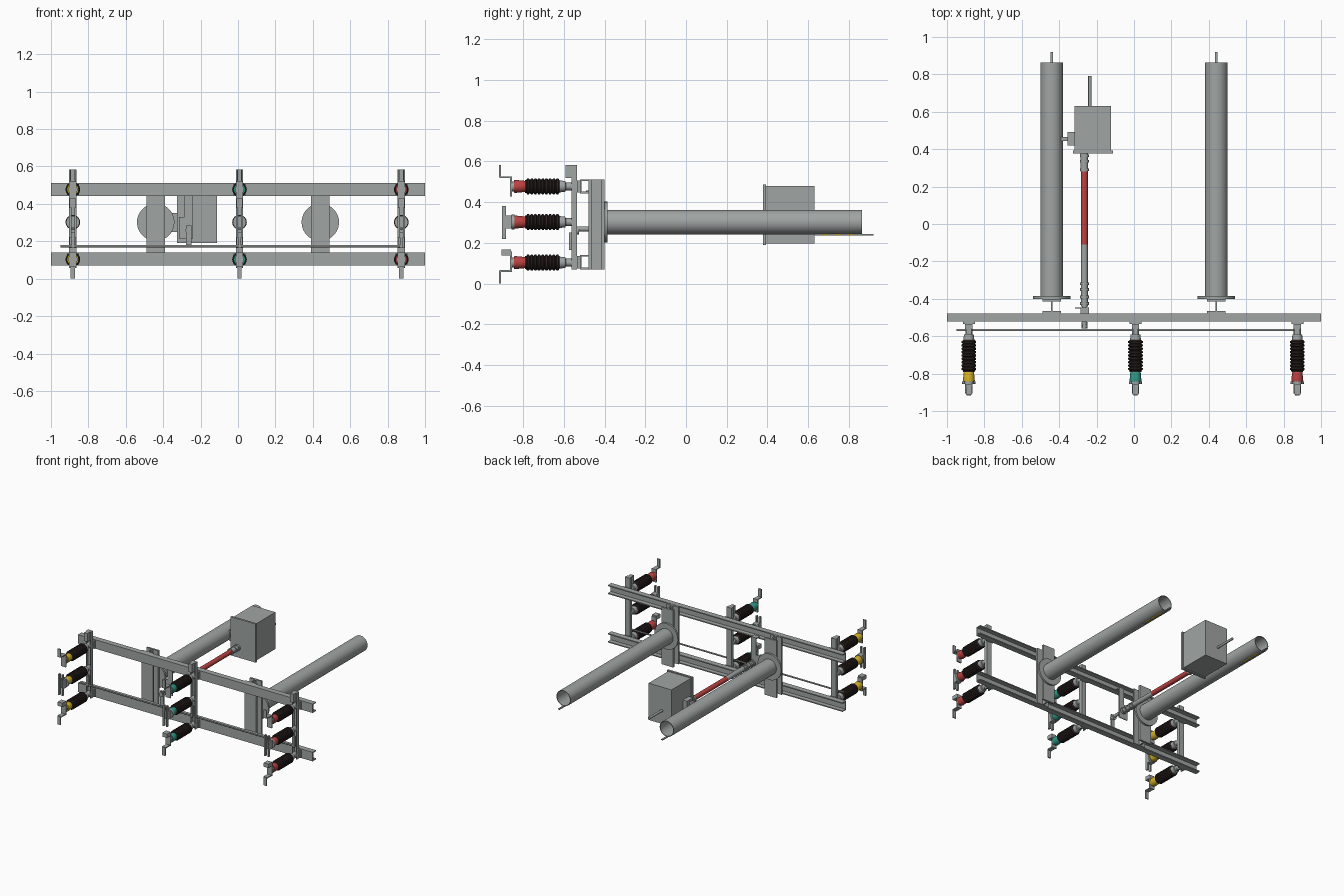
import bpy, bmesh, math
from mathutils import Matrix

if "Cube" in bpy.data.objects:
    bpy.data.objects.remove(bpy.data.objects["Cube"])


def mat(name, c):
    m = bpy.data.materials.new(name)
    m.diffuse_color = (*c, 1)
    m.use_nodes = True
    m.node_tree.nodes["Principled BSDF"].inputs["Base Color"].default_value = m.diffuse_color
    return m


GREY = mat("galvanised grey", (0.35, 0.375, 0.37))
BLACK = mat("insulator dark brown", (0.025, 0.016, 0.015))
RED = mat("phase red", (0.50, 0.055, 0.055))
GREEN = mat("phase green", (0.03, 0.33, 0.25))
YELLOW = mat("phase yellow", (0.68, 0.46, 0.02))


def finish(bm, name, m, smooth=False):
    bmesh.ops.recalc_face_normals(bm, faces=bm.faces)
    me = bpy.data.meshes.new(name)
    bm.to_mesh(me)
    bm.free()
    me.materials.append(m)
    ob = bpy.data.objects.new(name, me)
    bpy.context.collection.objects.link(ob)
    if smooth:
        bpy.context.view_layer.objects.active = ob
        ob.select_set(True)
        bpy.ops.object.shade_smooth_by_angle(angle=math.radians(35))
        ob.select_set(False)
    return ob


def boxes(name, m, *spans):
    """One object from boxes given as (x0, x1, y0, y1, z0, z1)."""
    bm = bmesh.new()
    for x0, x1, y0, y1, z0, z1 in spans:
        M = Matrix.Translation(((x0 + x1) / 2, (y0 + y1) / 2, (z0 + z1) / 2))
        M = M @ Matrix.Diagonal((x1 - x0, y1 - y0, z1 - z0, 1))
        bmesh.ops.create_cube(bm, size=1, matrix=M)
    return finish(bm, name, m)


def lathe(name, m, x, z, prof, n=24, closed=False, axis='Y', y=0):
    """Revolve (position, radius) points about an axis; closed joins last ring to first."""
    bm = bmesh.new()
    rings = []
    for p, r in prof:
        ring = []
        for i in range(n):
            a = 2 * math.pi * i / n
            u, v = r * math.cos(a), r * math.sin(a)
            ring.append(bm.verts.new((x + u, p, z + v) if axis == 'Y' else (p, y + u, z + v)))
        rings.append(ring)
    pairs = list(zip(rings, rings[1:])) + ([(rings[-1], rings[0])] if closed else [])
    for a, b in pairs:
        for i in range(n):
            j = (i + 1) % n
            bm.faces.new((a[i], a[j], b[j], b[i]))
    if not closed:
        bm.faces.new(rings[0])
        bm.faces.new(rings[-1])
    return finish(bm, name, m, True)


def extrude_x(name, m, prof, x0, x1):
    """Extrude a (y, z) outline along x."""
    bm = bmesh.new()
    f = bm.faces.new([bm.verts.new((x0, py, pz)) for py, pz in prof])
    g = bmesh.ops.extrude_face_region(bm, geom=[f])
    vs = [v for v in g["geom"] if isinstance(v, bmesh.types.BMVert)]
    bmesh.ops.translate(bm, verts=vs, vec=(x1 - x0, 0, 0))
    return finish(bm, name, m)


# Horizontal channel beams, open to the rear
T = 0.008
for name, z0, z1 in (("lower_beam", 0.07, 0.14), ("upper_beam", 0.443, 0.512)):
    extrude_x(name, GREY, [(-0.52, z0), (-0.478, z0), (-0.478, z0 + T), (-0.52 + T, z0 + T),
                           (-0.52 + T, z1 - T), (-0.478, z1 - T), (-0.478, z1), (-0.52, z1)], -1, 1)

# H-section posts with flanged support tubes
for s, side in ((-1, "left"), (1, "right")):
    x = 0.44 * s
    boxes(side + "_h_post", GREY,
          (x - 0.05, x + 0.05, -0.478, -0.464, 0.07, 0.51),
          (x - 0.005, x + 0.005, -0.464, -0.414, 0.07, 0.51),
          (x - 0.05, x + 0.05, -0.414, -0.40, 0.07, 0.51))
    lathe(side + "_tube_flange", GREY, x, 0.302, [(-0.40, 0.1), (-0.386, 0.1)], 40)
    lathe(side + "_support_tube", GREY, x, 0.302,
          [(-0.39, 0.06), (0.863, 0.06), (0.863, 0.055), (-0.39, 0.055)], 40, True)
    # earthing strap with painted bands
    boxes(side + "_earth_strap", GREY, (x - 0.007, x + 0.007, 0.63, 0.92, 0.236, 0.243))
    boxes(side + "_strap_bands", YELLOW,
          *[(x - 0.0075, x + 0.0075, p, p + 0.03, 0.235, 0.2435) for p in (0.67, 0.73, 0.79)])

# Three switch poles
ROWS = (0.103, 0.302, 0.477)
for x, m, tag in ((-0.883, YELLOW, "yellow"), (0.008, GREEN, "green"), (0.873, RED, "red")):
    # channel post and its mounting pads on the beams
    boxes(tag + "_pole_post", GREY,
          (x - 0.02, x + 0.02, -0.542, -0.534, 0.07, 0.583),
          (x - 0.02, x - 0.014, -0.562, -0.534, 0.07, 0.583),
          (x + 0.014, x + 0.02, -0.562, -0.534, 0.07, 0.583),
          (x - 0.014, x + 0.014, -0.592, -0.542, 0.518, 0.583))
    boxes(tag + "_pole_pads", GREY,
          *[(x - 0.032, x + 0.032, -0.535, -0.518, z - 0.03, z + 0.03) for z in (0.105, 0.477)])
    for k, z in enumerate(ROWS):
        lathe(f"{tag}_insulator_base_{k}", GREY, x, z,
              [(-0.54, 0.019), (-0.59, 0.019), (-0.592, 0.026), (-0.617, 0.029), (-0.622, 0.029)], 20)
        prof = [(-0.62, 0.031)]
        for i in range(9):  # sheds
            p = -0.623 - i * 0.018
            prof += [(p, 0.033), (p - 0.004, 0.039), (p - 0.012, 0.039), (p - 0.016, 0.033)]
        prof.append((-0.79, 0.031))
        lathe(f"{tag}_insulator_{k}", BLACK, x, z, prof, 24)
        lathe(f"{tag}_cap_{k}", m, x, z, [(-0.789, 0.026), (-0.797, 0.028), (-0.838, 0.032), (-0.843, 0.031)], 24)
        r = 0.036 if k == 1 else 0.025
        lathe(f"{tag}_cap_end_{k}", GREY, x, z, [(-0.842, r), (-0.856, r)], 24)
    # upper and lower terminals, mirrored about the middle of the pole
    for s, part in ((1, "upper"), (-1, "lower")):
        spans = [(x - 0.012, x + 0.012, -0.917, -0.908, 0.228, 0.291),
                 (x - 0.016, x + 0.016, -0.912, -0.855, 0.226, 0.234),
                 (x - 0.02, x + 0.02, -0.864, -0.855, 0.135, 0.234)]
        if s < 0:  # hinge block
            spans.append((x - 0.02, x + 0.02, -0.905, -0.86, 0.125, 0.155))
        boxes(f"{tag}_{part}_terminal", GREY,
              *[(a, b, c, d, *sorted((0.292 + s * e, 0.292 + s * f))) for a, b, c, d, e, f in spans])
    boxes(tag + "_switch_blade", GREY,
          (x - 0.02, x - 0.008, -0.902, -0.884, 0.22, 0.38),
          (x + 0.008, x + 0.02, -0.902, -0.884, 0.22, 0.38),
          (x - 0.02, x + 0.02, -0.888, -0.855, 0.27, 0.335))
    # crank hanging down to the coupling rod
    boxes(tag + "_crank", GREY, (x - 0.008, x + 0.008, -0.575, -0.56, 0.165, 0.25))

# Coupling rod across the poles
lathe("coupling_rod", GREY, 0, 0.174, [(-0.95, 0.006), (0.87, 0.006)], 12, axis='X', y=-0.567)

# Drive box with door and rear shaft
boxes("drive_box", GREY, (-0.318, -0.122, 0.39, 0.63, 0.197, 0.48))
boxes("drive_box_door", GREY, (-0.327, -0.113, 0.377, 0.393, 0.19, 0.487))
lathe("drive_box_rear_shaft", GREY, -0.236, 0.30, [(0.62, 0.009), (0.79, 0.009)], 16)
boxes("drive_box_bracket", GREY, (-0.355, -0.318, 0.42, 0.492, 0.25, 0.35),
      (-0.39, -0.355, 0.445, 0.465, 0.26, 0.34))

# Drive shaft, red in its middle part, with clamped couplings
SX, SZ = -0.265, 0.268
lathe("drive_shaft_red", RED, SX, SZ, [(-0.11, 0.018), (0.285, 0.018)], 24)
lathe("drive_shaft_grey", GREY, SX, SZ, [(-0.44, 0.018), (-0.11, 0.018)], 24)
lathe("drive_shaft_end", GREY, SX, SZ, [(-0.56, 0.012), (-0.44, 0.012)], 16)
lathe("drive_shaft_tip", GREY, SX, SZ - 0.01, [(-0.56, 0.016), (-0.525, 0.016)], 16)
lathe("box_coupling", GREY, SX, SZ, [(0.28, 0.02), (0.385, 0.02)], 24)
for i, p in enumerate((0.29, 0.335, 0.365, -0.425, -0.39, -0.35, -0.32)):
    lathe(f"shaft_clamp_{i}", GREY, SX, SZ, [(p - 0.007, 0.025), (p + 0.007, 0.025)], 24)

# Shaft bearing bracket hung from the upper beam, and its lever
boxes("bearing_bracket", GREY, (-0.315, -0.24, -0.452, -0.446, 0.215, 0.33),
      (-0.285, -0.24, -0.452, -0.446, 0.33, 0.46),
      (-0.285, -0.24, -0.49, -0.446, 0.45, 0.458))
boxes("shaft_lever", GREY, (-0.277, -0.248, -0.552, -0.54, 0.17, 0.285))
